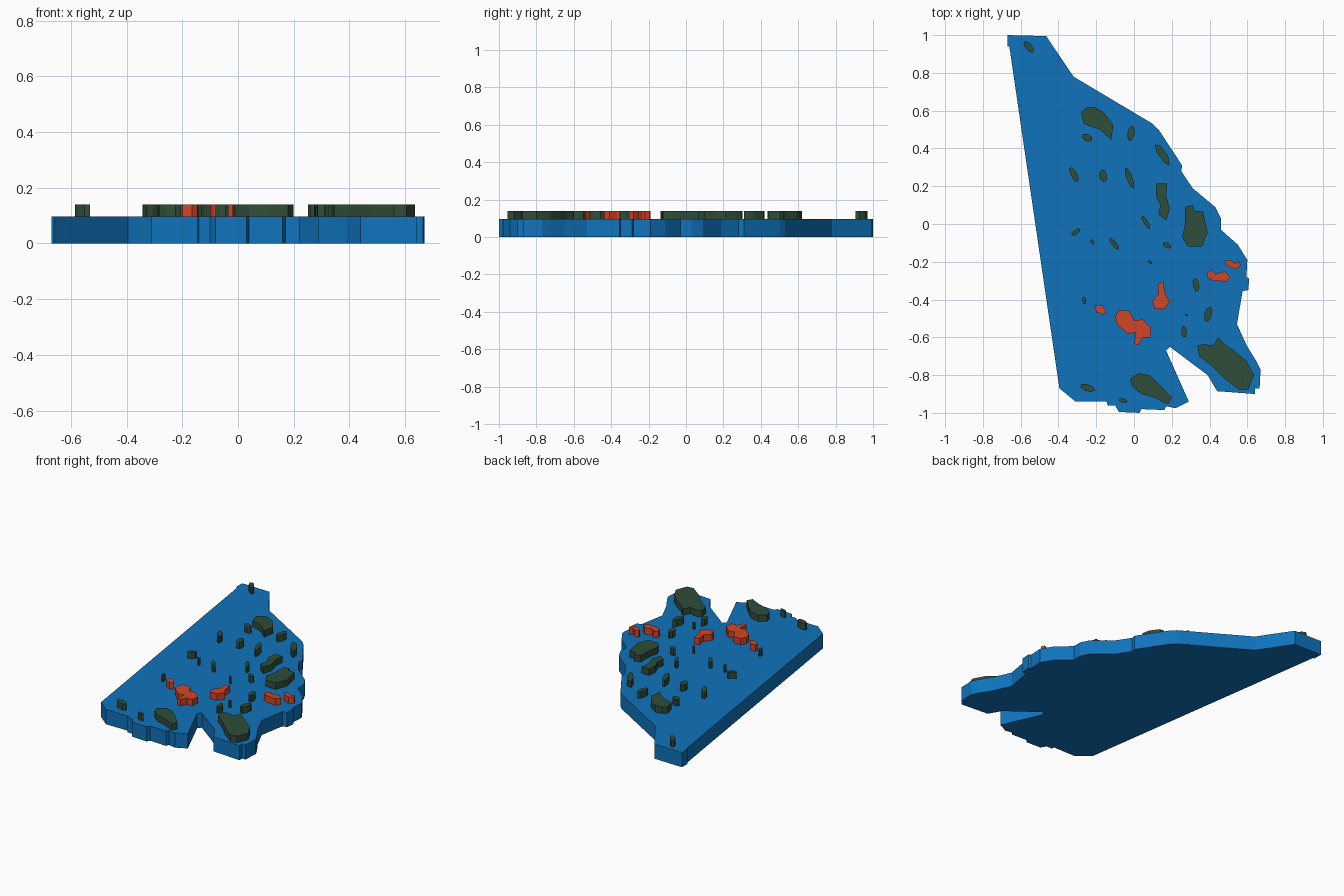
import bpy, bmesh, math

BASE_TOP, ISLAND_TOP = 0.097, 0.14


def material(name, rgb):
    m = bpy.data.materials.new(name)
    m.diffuse_color = (*rgb, 1)
    return m


BLUE = material("water_blue", (0.005, 0.17, 0.50))
GREEN = material("dark_green", (0.028, 0.075, 0.04))
RED = material("orange_red", (0.65, 0.06, 0.02))


def slab(name, mat, outline, z0=BASE_TOP, z1=ISLAND_TOP):
    """Extrude a flat outline from z0 to z1."""
    bm = bmesh.new()
    face = bm.faces.new([bm.verts.new((x, y, z0)) for x, y in outline])
    top = bmesh.ops.extrude_face_region(bm, geom=[face])["geom"]
    bmesh.ops.translate(bm, vec=(0, 0, z1 - z0),
                        verts=[v for v in top if isinstance(v, bmesh.types.BMVert)])
    bmesh.ops.recalc_face_normals(bm, faces=bm.faces)
    mesh = bpy.data.meshes.new(name)
    bm.to_mesh(mesh)
    bm.free()
    mesh.materials.append(mat)
    ob = bpy.data.objects.new(name, mesh)
    bpy.context.collection.objects.link(ob)
    return ob


def islet(name, mat, x, y, length, width, angle, sides=7):
    """Small oval island, long axis turned by angle degrees."""
    c, s = math.cos(math.radians(angle)), math.sin(math.radians(angle))
    pts = []
    for i in range(sides):
        t = 2 * math.pi * i / sides
        u, v = length / 2 * math.cos(t), width / 2 * math.sin(t)
        pts.append((x + u * c - v * s, y + u * s + v * c))
    slab(name, mat, pts)


# Blue base plate with notch at the front
slab("sea_base", BLUE, [
    (-.67, 1), (-.465, .995), (-.32, .78), (.10, .53), (.13, .50), (.255, .31),
    (.25, .28), (.31, .19), (.43, .09), (.46, .03), (.46, -.03), (.55, -.11),
    (.60, -.19), (.595, -.28), (.61, -.29), (.605, -.35), (.575, -.355),
    (.545, -.53), (.60, -.65), (.65, -.73), (.67, -.77), (.665, -.87),
    (.64, -.87), (.64, -.90), (.44, -.885), (.39, -.80), (.19, -.65),
    (.17, -.67), (.29, -.94), (.22, -.975), (.17, -.965), (.16, -.985),
    (.04, -.98), (.03, -1), (-.08, -.995), (-.10, -.96), (-.14, -.96),
    (-.145, -.94), (-.31, -.94), (-.395, -.87), (-.66, .94), (-.67, .94)],
    0, BASE_TOP)

# Large green islands
slab("north_island", GREEN, [
    (-.28, .59), (-.255, .615), (-.21, .62), (-.16, .59), (-.11, .525),
    (-.12, .445), (-.18, .50), (-.265, .53)])
slab("upper_coast_island", GREEN, [
    (.11, .42), (.14, .415), (.18, .36), (.19, .31), (.16, .325), (.12, .38)])
slab("middle_island", GREEN, [
    (.12, .215), (.175, .215), (.17, .15), (.19, .08), (.17, .02),
    (.13, .05), (.14, .10), (.115, .15)])
slab("east_island", GREEN, [
    (.27, .09), (.31, .10), (.32, .07), (.365, .07), (.39, -.045),
    (.36, -.12), (.285, -.12), (.255, -.07), (.27, 0)])
slab("south_east_island", GREEN, [
    (.335, -.645), (.37, -.635), (.42, -.645), (.445, -.60), (.485, -.64),
    (.53, -.67), (.595, -.725), (.635, -.80), (.605, -.875), (.56, -.88),
    (.48, -.82), (.41, -.75), (.345, -.70)])
slab("south_island", GREEN, [
    (-.02, -.82), (.025, -.79), (.08, -.80), (.135, -.85), (.20, -.92),
    (.18, -.955), (.11, -.92), (.04, -.90), (-.01, -.86)])

# Small green islets: x, y, length, width, angle
for i, spec in enumerate([
        (-.557, .938, .08, .034, -50), (-.248, .457, .06, .038, -25),
        (-.016, .48, .085, .038, 80), (-.318, .262, .09, .035, -62),
        (-.163, .255, .07, .042, 100), (-.024, .245, .12, .032, -70),
        (.063, .008, .085, .024, -58), (-.308, -.043, .06, .025, 35),
        (-.22, -.095, .03, .018, -60), (-.105, -.105, .08, .026, -50),
        (.175, -.113, .05, .028, -30), (.085, -.202, .028, .014, -35),
        (.328, -.322, .075, .035, 100), (-.264, -.405, .04, .02, 100),
        (.393, -.478, .085, .04, 75), (.278, -.482, .02, .014, 0),
        (.265, -.57, .065, .03, 95), (-.245, -.868, .085, .038, -18),
        (-.058, -.935, .05, .022, -15)], 1):
    islet(f"green_islet_{i}", GREEN, *spec)

# Red islands
slab("red_east_islet", RED, [
    (.48, -.195), (.51, -.19), (.535, -.21), (.555, -.195), (.565, -.22),
    (.54, -.24), (.49, -.22)])
slab("red_east_island", RED, [
    (.385, -.26), (.41, -.24), (.43, -.265), (.48, -.25), (.51, -.28),
    (.49, -.305), (.42, -.30), (.39, -.285)])
slab("red_middle_island", RED, [
    (.125, -.32), (.155, -.305), (.165, -.37), (.19, -.41), (.16, -.45),
    (.11, -.45), (.095, -.41), (.13, -.37)])
slab("red_west_islet", RED, [
    (-.21, -.43), (-.17, -.43), (-.145, -.465), (-.165, -.48), (-.20, -.465)])
slab("red_south_island", RED, [
    (-.10, -.49), (-.08, -.455), (-.025, -.46), (0, -.51), (.045, -.505),
    (.09, -.55), (.085, -.60), (.045, -.60), (.025, -.64), (0, -.635),
    (.01, -.575), (-.035, -.58), (-.09, -.53)])
